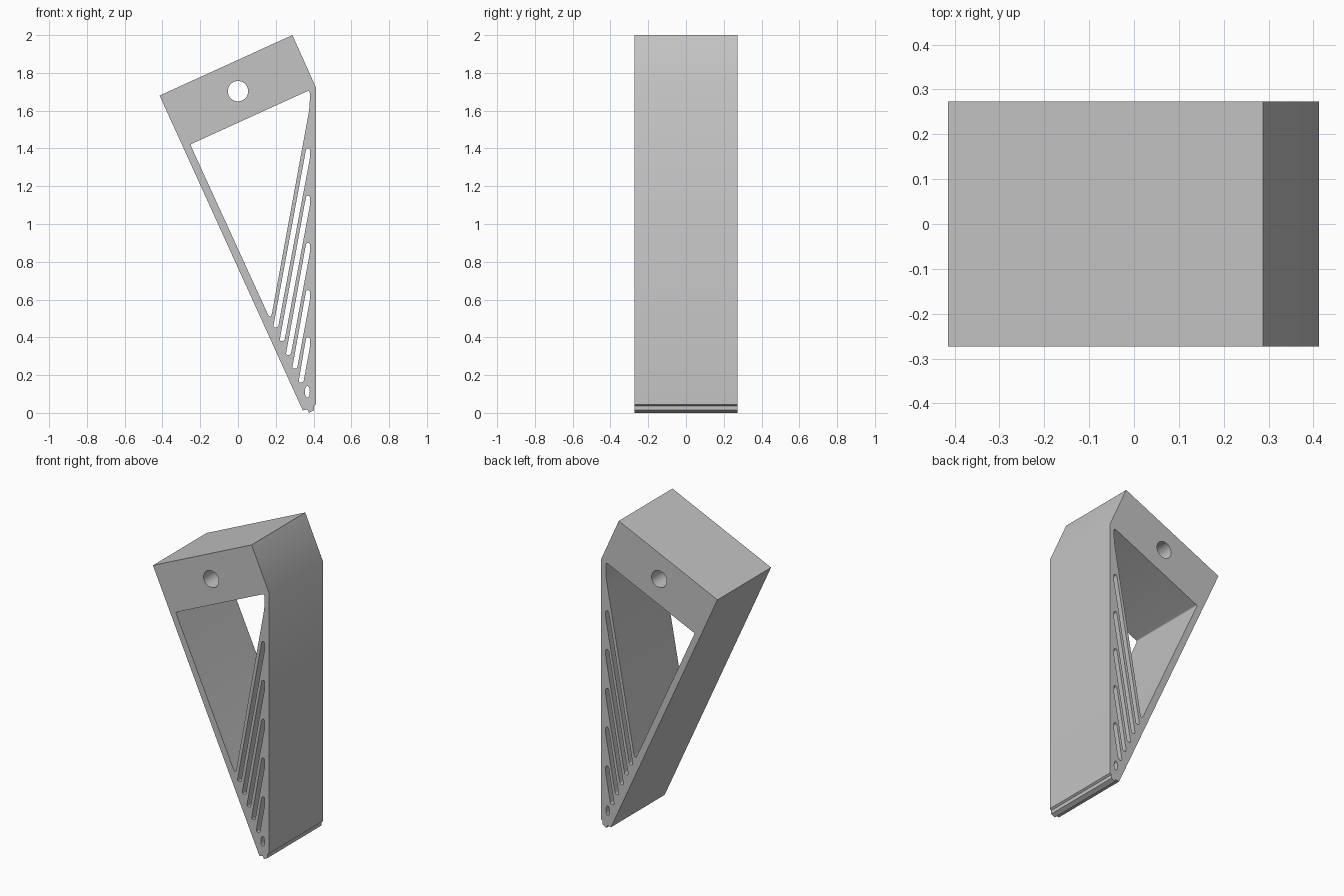
import bpy, bmesh, math
from mathutils import Vector

cube = bpy.data.objects.get("Cube")
if cube:
    bpy.data.objects.remove(cube)

HALF_DEPTH = 0.273

grey = bpy.data.materials.new("plain_grey")
grey.use_nodes = True
grey.diffuse_color = (0.55, 0.55, 0.55, 1)
grey.node_tree.nodes["Principled BSDF"].inputs["Base Color"].default_value = grey.diffuse_color


def ellipse(x, z, rx, rz, n):
    return [(x + rx * math.cos(2 * math.pi * i / n),
             z + rz * math.sin(2 * math.pi * i / n)) for i in range(n)]


def rounded(points, radii, steps=5):
    """Round each corner of a polygon with a short curve."""
    out = []
    for i, (p, r) in enumerate(zip(points, radii)):
        p = Vector(p)
        a = p + (Vector(points[i - 1]) - p).normalized() * r
        b = p + (Vector(points[(i + 1) % len(points)]) - p).normalized() * r
        for k in range(steps + 1):
            t = k / steps
            out.append(tuple(a * (1 - t) ** 2 + p * 2 * t * (1 - t) + b * t * t))
    return out


def extrude_profile(name, loops):
    """Fill an outline with holes in the XZ plane and extrude it along Y."""
    bm = bmesh.new()
    edges = []
    for loop in loops:
        vs = [bm.verts.new((x, -HALF_DEPTH, z)) for x, z in loop]
        edges += [bm.edges.new((v, vs[(i + 1) % len(vs)])) for i, v in enumerate(vs)]
    bmesh.ops.triangle_fill(bm, use_beauty=True, edges=edges, normal=(0, -1, 0))
    ext = bmesh.ops.extrude_face_region(bm, geom=bm.faces[:], use_keep_orig=True)
    moved = [g for g in ext["geom"] if isinstance(g, bmesh.types.BMVert)]
    bmesh.ops.translate(bm, verts=moved, vec=(0, 2 * HALF_DEPTH, 0))
    bmesh.ops.recalc_face_normals(bm, faces=bm.faces[:])
    mesh = bpy.data.meshes.new(name)
    bm.to_mesh(mesh)
    bm.free()
    mesh.materials.append(grey)
    obj = bpy.data.objects.new(name, mesh)
    bpy.context.collection.objects.link(obj)
    return obj


# Outer outline with the small stepped foot
outline = [(-0.415, 1.68), (0.288, 2.0), (0.413, 1.722), (0.413, 0.045),
           (0.402, 0.037), (0.402, 0.014), (0.376, 0.0), (0.368, 0.018),
           (0.343, 0.013)]

# Large triangular window and round pin hole in the head
window = rounded([(-0.253, 1.421), (0.38, 1.709), (0.38, 1.62), (0.173, 0.49)],
                 [0.01, 0.018, 0.04, 0.04])
pin_hole = ellipse(0, 1.703, 0.054, 0.054, 32)

# Slanted slots that shorten towards the foot
slots = []
for i in range(5):
    bx, bz = 0.201 + 0.0335 * i, 0.452 - 0.0728 * i
    tz = 1.4 - 0.25 * i
    slots.append(rounded([(bx - 0.015, bz), (bx + 0.011, bz), (0.381, tz - 0.05),
                          (0.381, tz), (0.361, tz)],
                         [0.013, 0.013, 0.015, 0.012, 0.012], 4))
foot_hole = ellipse(0.367, 0.112, 0.013, 0.031, 20)

body = extrude_profile("slotted_wedge_body", [outline, window, pin_hole, foot_hole] + slots)
bpy.context.view_layer.objects.active = body
body.select_set(True)
bpy.ops.object.shade_smooth_by_angle(angle=math.radians(30))
